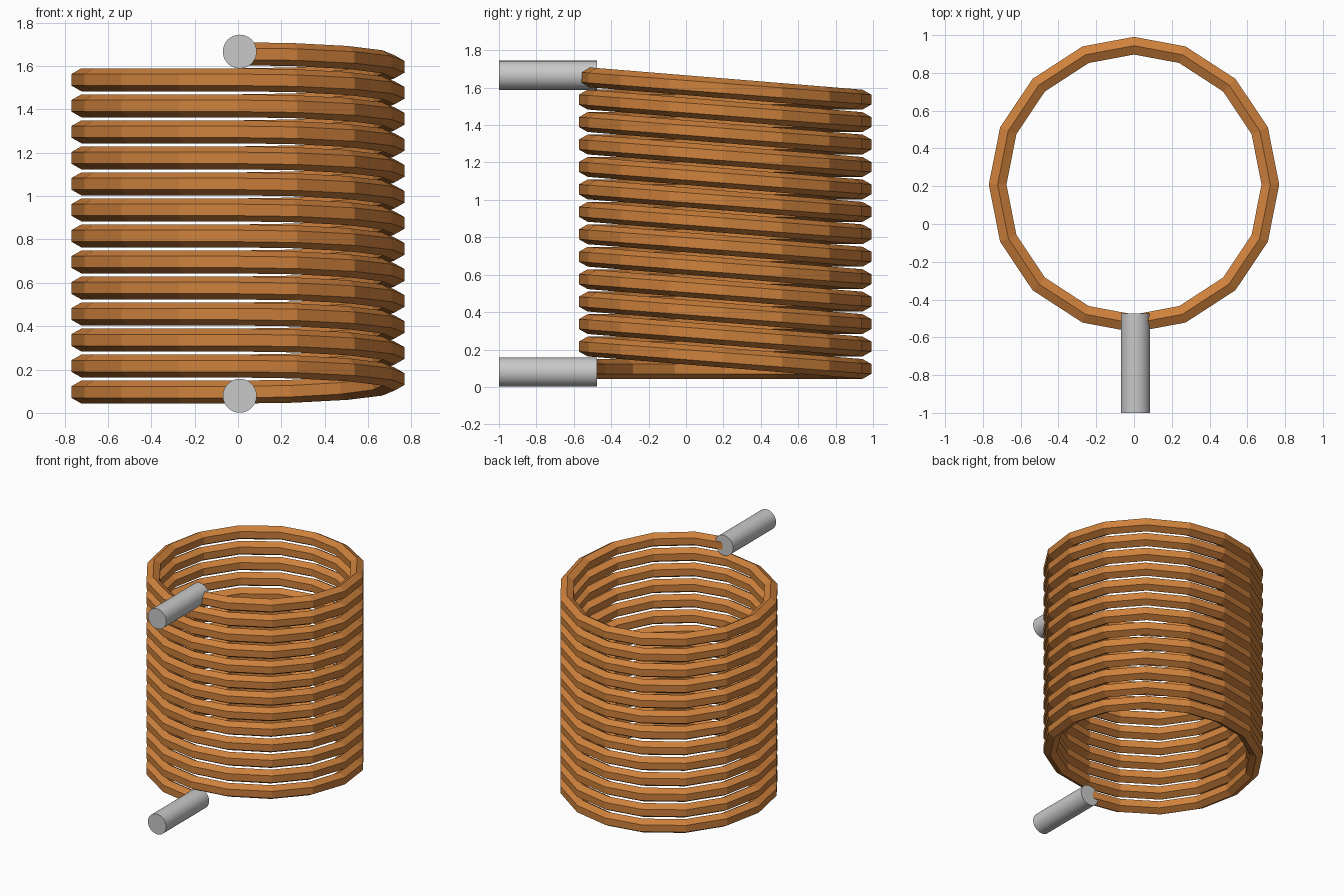
import bpy, bmesh, math
from mathutils import Vector

cube = bpy.data.objects.get("Cube")
if cube:
    bpy.data.objects.remove(cube, do_unlink=True)


def material(name, color, metallic=0.0):
    m = bpy.data.materials.new(name)
    m.use_nodes = True
    m.diffuse_color = (*color, 1)
    m.node_tree.nodes["Principled BSDF"].inputs["Base Color"].default_value = (*color, 1)
    return m


copper = material("copper", (0.62, 0.22, 0.045))
steel = material("grey_metal", (0.58, 0.58, 0.58))

TURNS, PITCH, Z0 = 13, 0.12, 0.096      # coil layout
CY, RX, RY, TUBE = 0.209, 0.722, 0.735, 0.053
ARC = [0, 20.8, 44.3, 67.2, 90]         # quarter-turn vertex angles
ANGLES = ARC + [180 - a for a in reversed(ARC[:-1])]


def add_half_turn(bm, side, z, rise):
    """Hexagonal tube along half a ring from back to front, climbing by rise."""
    path = [Vector((side * RX * math.sin(math.radians(a)),
                    CY + RY * math.cos(math.radians(a)),
                    z + rise * (1 - math.cos(math.radians(a))) / 2)) for a in ANGLES]
    rings = []
    for a, p in zip(ANGLES, path):
        out = Vector((side * math.sin(math.radians(a)), math.cos(math.radians(a)), 0))
        ring = []
        for k in range(6):
            t = math.radians(60 * k)    # corner straight up, flat sides in and out
            ring.append(bm.verts.new(p + out * (TUBE * 1.02 * math.sin(t))
                                     + Vector((0, 0, TUBE * math.cos(t)))))
        rings.append(ring)
    for r0, r1 in zip(rings, rings[1:]):
        for k in range(6):
            n = (k + 1) % 6
            bm.faces.new((r0[k], r0[n], r1[n], r1[k]))
    bm.faces.new(rings[0])
    bm.faces.new(rings[-1])


def build_half_coils(name, side, rise):
    bm = bmesh.new()
    for i in range(TURNS):
        add_half_turn(bm, side, Z0 + i * PITCH, rise)
    bmesh.ops.recalc_face_normals(bm, faces=bm.faces)
    me = bpy.data.meshes.new(name)
    bm.to_mesh(me)
    bm.free()
    me.materials.append(copper)
    bpy.context.collection.objects.link(bpy.data.objects.new(name, me))


# Level half turns on the right, climbing half turns on the left
build_half_coils("level_half_turns", -1, 0)
build_half_coils("climbing_half_turns", 1, PITCH)

# Terminal rods at both coil ends
for name, z in (("lower_terminal", 0.079), ("upper_terminal", 1.666)):
    bpy.ops.mesh.primitive_cylinder_add(vertices=32, radius=0.078, depth=0.525,
                                        location=(0.008, -0.7375, z),
                                        rotation=(math.pi / 2, 0, 0))
    rod = bpy.context.object
    rod.name = name
    rod.data.materials.append(steel)
    bpy.ops.object.shade_smooth_by_angle(angle=math.radians(30))
